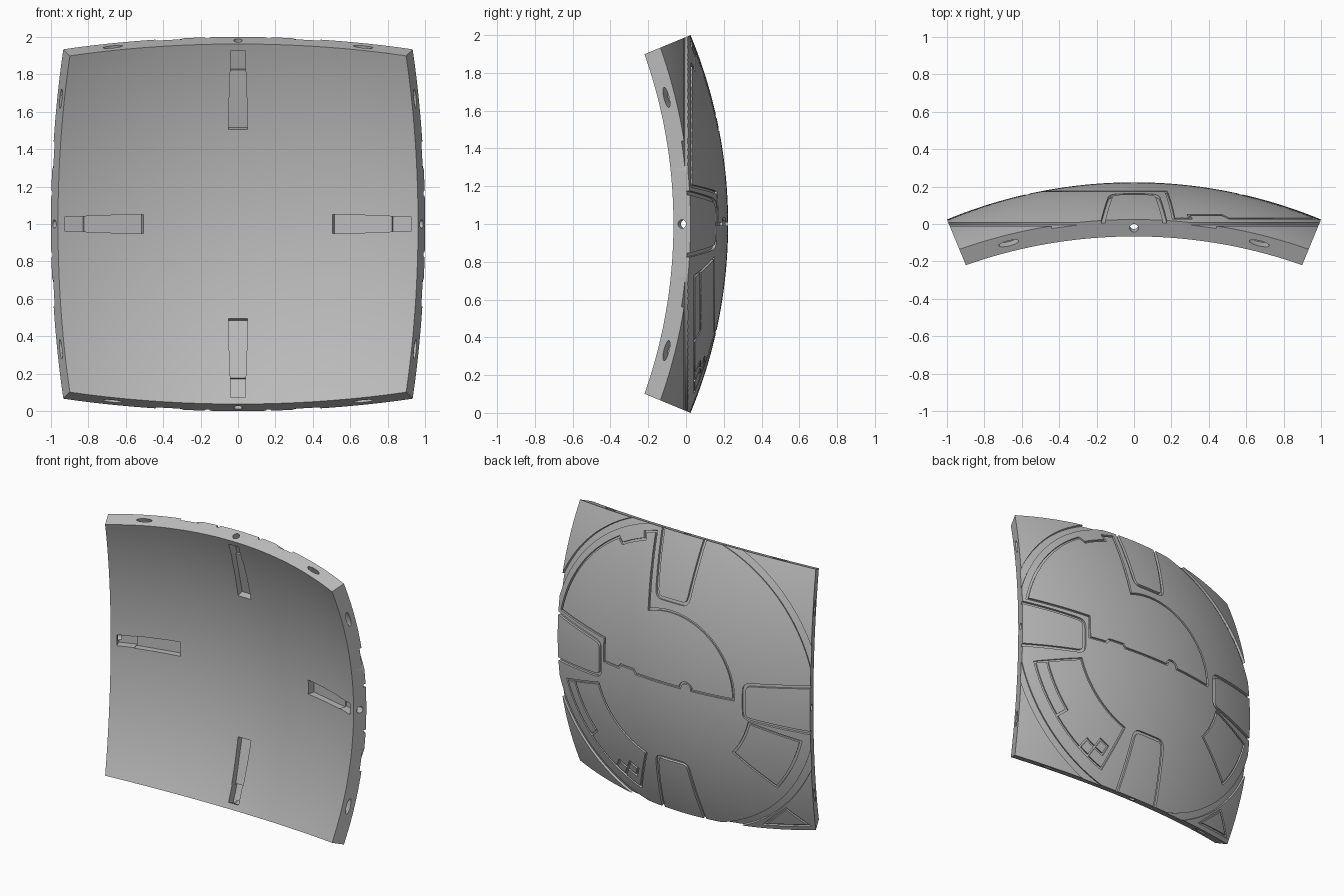
import bpy, bmesh, math
from mathutils import Vector, Matrix

if "Cube" in bpy.data.objects:
    bpy.data.objects.remove(bpy.data.objects["Cube"])

HALF = math.radians(22.5)
R_OUT, R_IN = 2.613, 2.515
CENTRE = Vector((0, -2.39, 1))


def on_sphere(p, radius):
    """Point at a given radius whose outer-surface projection is (x, z)."""
    x, z = p
    y = math.sqrt(R_OUT ** 2 - x * x - z * z)
    return CENTRE + Vector((x, y, z)) * (radius / R_OUT)


def make_object(name, bm):
    bmesh.ops.recalc_face_normals(bm, faces=bm.faces)
    mesh = bpy.data.meshes.new(name)
    bm.to_mesh(mesh)
    bm.free()
    obj = bpy.data.objects.new(name, mesh)
    bpy.context.collection.objects.link(obj)
    return obj


cutters = []


def sweep(name, rows, low, high, closed=False):
    """Cutter following pairs of surface points between two radii."""
    bm = bmesh.new()
    rings = []
    for a, b in rows:
        rings.append([bm.verts.new(on_sphere(p, r)) for p, r in
                      ((a, low), (b, low), (b, high), (a, high))])
    count = len(rings)
    for i in range(count if closed else count - 1):
        one, two = rings[i], rings[(i + 1) % count]
        for k in range(4):
            m = (k + 1) % 4
            bm.faces.new((one[k], one[m], two[m], two[k]))
    if not closed:
        bm.faces.new(rings[0])
        bm.faces.new(rings[-1])
    cutters.append(make_object(name, bm))


def groove(name, path, width=0.014, depth=0.013, closed=False):
    """Mitred groove of constant width along a path on the back."""
    pts = [Vector(p) for p in path]
    fine = []
    for i, p in enumerate(pts):
        last = i == len(pts) - 1
        if last and not closed:
            fine.append(p)
            break
        q = pts[(i + 1) % len(pts)]
        steps = max(1, math.ceil((q - p).length / 0.06))
        fine += [p.lerp(q, s / steps) for s in range(steps)]
    rows = []
    n = len(fine)
    for i, p in enumerate(fine):
        before = fine[i - 1] if closed or i else p
        after = fine[(i + 1) % n] if closed or i < n - 1 else p
        d1 = (p - before).normalized() if p != before else (after - p).normalized()
        d2 = (after - p).normalized() if p != after else d1
        t = (d1 + d2).normalized()
        miter = min(2, 1 / max(0.3, t.dot(d1)))
        off = Vector((-t.y, t.x)) * width / 2 * miter
        rows.append((p + off, p - off))
    sweep(name, rows, R_OUT - depth, R_OUT + 0.02, closed)


def arc(radius, start, end, steps, cx=0, cz=0):
    out = []
    for i in range(steps + 1):
        a = math.radians(start + (end - start) * i / steps)
        out.append((cx + radius * math.cos(a), cz + radius * math.sin(a)))
    return out


def turn(p, quarter):
    for _ in range(quarter):
        p = (-p[1], p[0])
    return p


# Curved square shell
bm = bmesh.new()
bmesh.ops.create_grid(bm, x_segments=56, y_segments=56, size=1)
for v in bm.verts:
    d = Vector((math.tan(v.co.x * HALF), 1, math.tan(v.co.y * HALF)))
    v.co = CENTRE + d.normalized() * R_OUT
ret = bmesh.ops.extrude_face_region(bm, geom=bm.faces[:], use_keep_orig=True)
for v in ret["geom"]:
    if isinstance(v, bmesh.types.BMVert):
        v.co = CENTRE + (v.co - CENTRE) * (R_IN / R_OUT)
panel = make_object("curved_panel", bm)

# Wide ring channel around the back
ring = list(zip(arc(1.035, 0, 360, 144), arc(1.08, 0, 360, 144)))[:-1]
sweep("ring_channel", ring, R_OUT - 0.015, R_OUT + 0.02, closed=True)

# Tab outlines, front pockets and edge holes, one set per side
for q in range(4):
    half = [(0.173, 1.08), (0.126, 0.62)] + arc(0.04, 0, -90, 5, 0.083, 0.61)
    tab = half + [(-x, z) for x, z in reversed(half)]
    groove("tab_groove", [turn(p, q) for p in tab], 0.022, 0.016)

    for widths, low, high, depth in (((0.053, 0.045), 0.525, 0.845, 0.05),
                                     ((0.041, 0.041), 0.84, 0.96, 0.06)):
        rows = [(turn((-w, d), q), turn((w, d), q))
                for w, d in zip(widths, (low, high))]
        sweep("front_pocket", rows, R_IN - 0.07, R_IN + depth)

    spin = Matrix.Rotation(q * math.pi / 2, 4, "Y")
    for x, length, thick in ((-0.67, 0.055, 0.015), (0, 0.023, 0.023),
                             (0.67, 0.055, 0.015)):
        mid = (R_OUT + R_IN) / 2
        a = math.asin(x / mid)
        side = Vector((1, 0, 0))
        out = Vector((0, math.cos(HALF), math.sin(HALF)))
        radial = side * math.sin(a) + out * math.cos(a)
        tangent = side * math.cos(a) - out * math.sin(a)
        normal = Vector((0, -math.sin(HALF), math.cos(HALF)))
        frame = Matrix((tangent * length, radial * thick, normal)).transposed().to_4x4()
        place = Matrix.Translation(CENTRE) @ spin @ Matrix.Translation(radial * mid) @ frame
        bm = bmesh.new()
        bmesh.ops.create_cone(bm, cap_ends=True, segments=20, radius1=1,
                              radius2=1, depth=0.12, matrix=place)
        cutters.append(make_object("edge_hole", bm))

# Large stepped outline over the upper back
outline = arc(0.5, 180, 70, 28)
outline += [(0.212, 0.962), (0.31, 0.935), (0.296, 0.89)]
outline[-2:] = [arc(0.985, 72, 72, 1)[0], arc(0.94, 72, 72, 1)[0]]
outline += arc(0.94, 70, 60, 3) + arc(0.985, 59, 11.8, 16)
outline += [(0.53, 0.165), (0.53, 0), (0.4, 0), (0.38, 0.025), (0.27, 0.025), (0.25, 0)]
outline += arc(0.045, 0, 180, 10, -0.15, 0)
groove("upper_outline", outline, closed=True)


# Fan shaped hatches on the lower back
def fan(name, r0, r1, a0, a1):
    steps = max(2, int(abs(a1 - a0) / 4))
    groove(name, arc(r0, a0, a1, steps) + arc(r1, a1, a0, steps), closed=True)


fan("left_hatch", 0.615, 0.95, -17, -70)
fan("right_hatch", 0.62, 0.965, 194, 219)
groove("left_hatch_strip", [arc(0.95, -41, -41, 1)[0]] + arc(0.865, -41, -17, 6))
fan("latch_square", 0.87, 0.945, -57, -62)
fan("latch_square", 0.8, 0.87, -62, -67)

# Triangle in the lower right corner
groove("corner_triangle", [(-0.6, -0.94), (-0.78, -0.78), (-0.9, -0.9)], closed=True)

# Cut everything out of the shell
for c in cutters:
    c.hide_render = True
    mod = panel.modifiers.new(c.name, "BOOLEAN")
    mod.operation = "DIFFERENCE"
    mod.solver = "EXACT"
    mod.object = c
graph = bpy.context.evaluated_depsgraph_get()
cut = bpy.data.meshes.new_from_object(panel.evaluated_get(graph))
panel.modifiers.clear()
panel.data = cut
for c in cutters:
    bpy.data.objects.remove(c)

# Single grey finish
grey = bpy.data.materials.new("plain_grey")
grey.use_nodes = True
colour = (0.5, 0.5, 0.5, 1)
grey.diffuse_color = colour
grey.node_tree.nodes["Principled BSDF"].inputs["Base Color"].default_value = colour
cut.materials.clear()
cut.materials.append(grey)

bpy.ops.object.select_all(action="DESELECT")
panel.select_set(True)
bpy.context.view_layer.objects.active = panel
bpy.ops.object.shade_smooth_by_angle(angle=math.radians(30))
